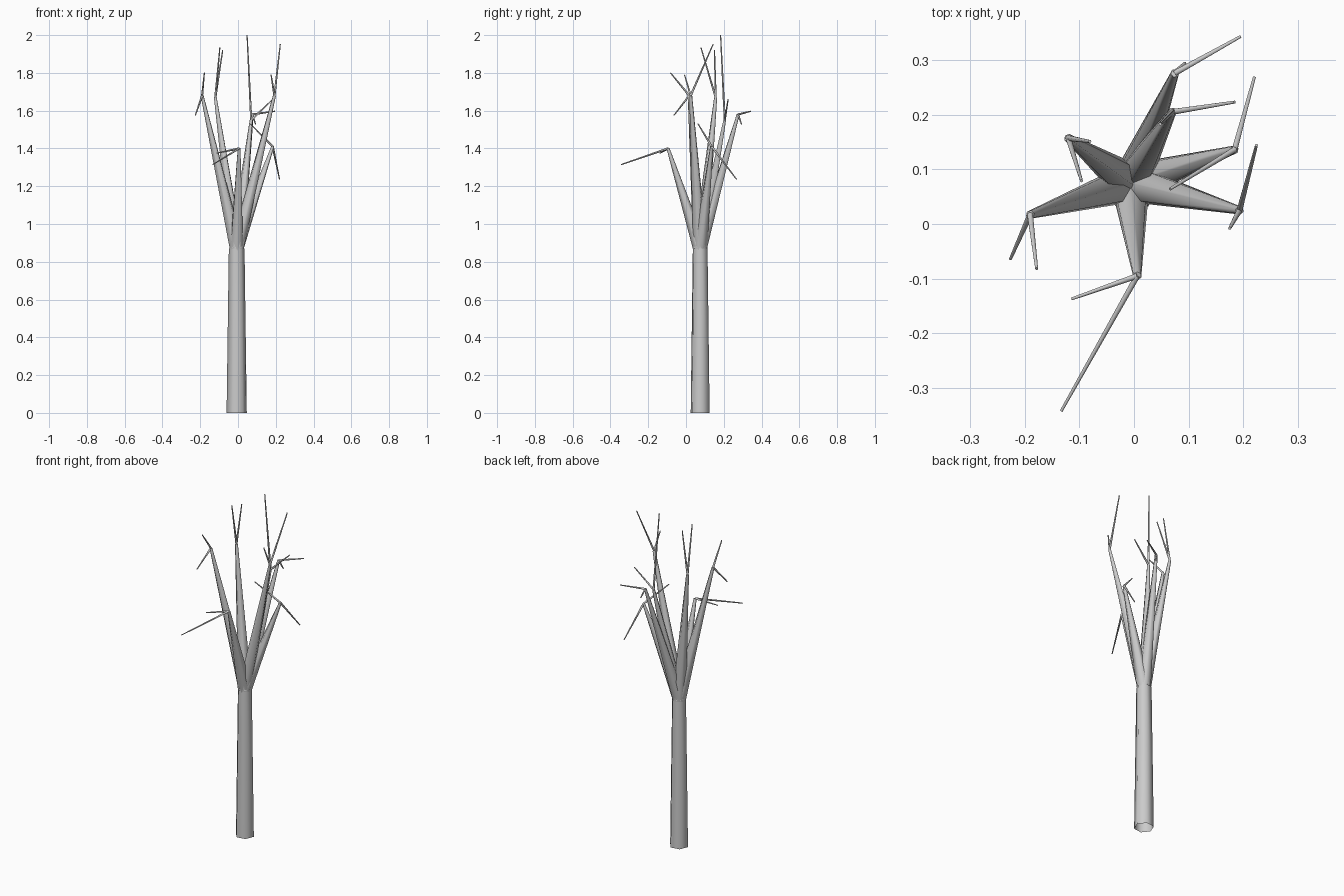
import bpy, bmesh, math
from mathutils import Vector, Matrix

if "Cube" in bpy.data.objects:
    bpy.data.objects.remove(bpy.data.objects["Cube"])

SIDES = 6
FORK = Vector((-0.007, 0.075, 0.87))


def limb(name, start, end, r1, r2, spin=0.0, caps=False):
    """Tapered smooth six-sided tube between two points."""
    a, b = Vector(start), Vector(end)
    d = b - a
    rot = d.to_track_quat('Z', 'Y').to_matrix().to_4x4()
    mat = Matrix.Translation((a + b) / 2) @ rot @ Matrix.Rotation(spin, 4, 'Z')
    bm = bmesh.new()
    bmesh.ops.create_cone(bm, cap_ends=caps, segments=SIDES, radius1=r1,
                          radius2=r2, depth=d.length, matrix=mat)
    for f in bm.faces:
        f.smooth = len(f.verts) == 4
    me = bpy.data.meshes.new(name)
    bm.to_mesh(me)
    bm.free()
    ob = bpy.data.objects.new(name, me)
    bpy.context.collection.objects.link(ob)
    return ob


# Trunk: open at the base. Its track orientation is vertical, so build it upright
limb("trunk", (-0.007, 0.075, 0), FORK, 0.054, 0.042, math.radians(-22))

# Each main branch: its end, followed by the ends of its two twigs
branches = [
    ((0.006, -0.095, 1.40), (-0.133, -0.342, 1.315), (-0.114, -0.137, 1.375)),
    ((-0.190, 0.017, 1.68), (-0.226, -0.064, 1.575), (-0.178, -0.082, 1.80)),
    ((-0.120, 0.157, 1.67), (-0.096, 0.079, 1.935), (-0.081, 0.151, 1.92)),
    ((0.075, 0.276, 1.58), (0.195, 0.343, 1.597), (0.093, 0.294, 1.528)),
    ((0.070, 0.205, 1.55), (0.184, 0.223, 1.66), (0.048, 0.183, 2.00)),
    ((0.184, 0.136, 1.41), (0.220, 0.268, 1.236), (0.066, 0.064, 1.53)),
    ((0.193, 0.025, 1.68), (0.224, 0.144, 1.953), (0.175, -0.008, 1.79)),
]
for i, (tip, *twigs) in enumerate(branches, 1):
    limb(f"branch_{i}", FORK, tip, 0.038, 0.008, caps=True)
    for j, end in enumerate(twigs, 1):
        limb(f"twig_{i}_{j}", tip, end, 0.006, 0.003, caps=True)
